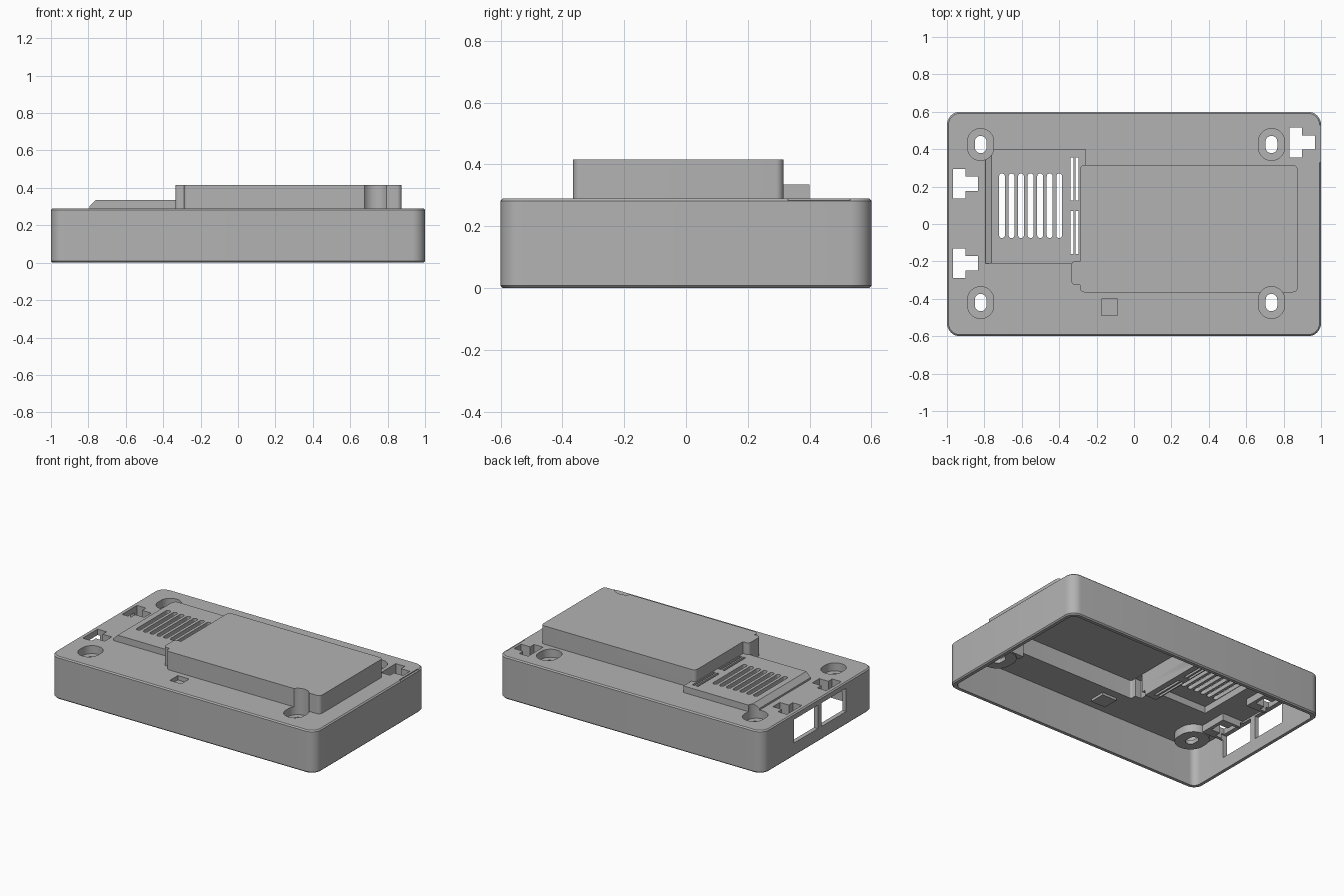
import bpy, bmesh, math

cube = bpy.data.objects.get("Cube")
if cube:
    bpy.data.objects.remove(cube, do_unlink=True)

grey = bpy.data.materials.new("plain grey")
grey.use_nodes = True
COLOUR = (0.45, 0.45, 0.45, 1)
grey.diffuse_color = COLOUR
grey.node_tree.nodes["Principled BSDF"].inputs["Base Color"].default_value = COLOUR


def prism(name, x, y, z, r=0.0, bevel=0.0, pick=None):
    """Upright box with rounded corners; bevel trims the edges chosen by pick."""
    pts = []
    corners = ((x[1], y[1]), (x[0], y[1]), (x[0], y[0]), (x[1], y[0]))
    signs = ((1, 1), (-1, 1), (-1, -1), (1, -1))
    for i, ((cx, cy), (sx, sy)) in enumerate(zip(corners, signs)):
        steps = 8 if r else 0
        for k in range(steps + 1):
            a = math.pi / 2 * (i + k / max(steps, 1))
            pts.append((cx - sx * r + r * math.cos(a), cy - sy * r + r * math.sin(a)))
    # Straight-sided ovals would otherwise repeat points
    bm = bmesh.new()
    face = bm.faces.new([bm.verts.new((px, py, z[0])) for px, py in pts])
    up = bmesh.ops.extrude_face_region(bm, geom=[face])["geom"]
    for v in up:
        if isinstance(v, bmesh.types.BMVert):
            v.co.z = z[1]
    bmesh.ops.remove_doubles(bm, verts=bm.verts, dist=1e-5)
    bmesh.ops.recalc_face_normals(bm, faces=bm.faces)
    if bevel:
        edges = [e for e in bm.edges if pick(e.verts[0].co, e.verts[1].co)]
        bmesh.ops.bevel(bm, geom=edges, offset=bevel, segments=1, affect="EDGES")
    mesh = bpy.data.meshes.new(name)
    bm.to_mesh(mesh)
    bm.free()
    mesh.materials.append(grey)
    ob = bpy.data.objects.new(name, mesh)
    bpy.context.collection.objects.link(ob)
    return ob


def combine(tool, operation):
    """Apply a boolean to the enclosure and discard the tool."""
    tool.hide_render = True
    mod = enclosure.modifiers.new("cut", "BOOLEAN")
    mod.operation = operation
    mod.solver = "EXACT"
    mod.object = tool
    bpy.context.view_layer.objects.active = enclosure
    bpy.ops.object.modifier_apply(modifier=mod.name)
    bpy.data.objects.remove(tool, do_unlink=True)


def add(name, x, y, z, **kw):
    combine(prism(name, x, y, z, **kw), "UNION")


def cut(name, x, y, z, **kw):
    combine(prism(name, x, y, z, **kw), "DIFFERENCE")


def around(c, half):
    return (c - half, c + half)


def level(a, b):
    return abs(a.z - b.z) < 1e-4


def left_top(a, b):
    return a.x < -0.78 and b.x < -0.78 and min(a.z, b.z) > 0.33


BELOW = -0.1
SCREWS = [(sx, sy) for sx in (-0.82, 0.735) for sy in (-0.42, 0.425)]

# Main shell and raised lid blocks
enclosure = prism("enclosure", (-1, 1), (-0.6, 0.6), (0, 0.29), r=0.07, bevel=0.008, pick=level)
add("vent_block", (-0.795, -0.26), (-0.21, 0.4), (0.2, 0.335), bevel=0.033, pick=left_top)
add("tall_block", (-0.29, 0.875), (-0.365, 0.315), (0.2, 0.415), r=0.025)
add("block_tab", (-0.335, -0.2), (-0.325, -0.2), (0.2, 0.415), r=0.02)

# Hollow interior
cut("shell_cavity", (-0.97, 0.97), (-0.57, 0.57), (BELOW, 0.262), r=0.045)
cut("tall_pocket", (-0.258, 0.845), (-0.335, 0.285), (BELOW, 0.387), r=0.01)
cut("tab_pocket", (-0.305, -0.2), (-0.295, -0.23), (BELOW, 0.386))
cut("vent_pocket", (-0.725, -0.345), (-0.18, 0.365), (BELOW, 0.308))

# Hanging rib between the pockets, and the wall behind the corner screw recess
add("divider_rib", (-0.347, -0.257), (-0.2, 0.284), (0.225, 0.3))
add("recess_wall", (0.635, 0.85), (-0.345, -0.305), (0.215, 0.4))

# Screw bosses, recesses and holes
for sx, sy in SCREWS:
    add("screw_boss", around(sx, 0.098), around(sy, 0.113), (0.208, 0.275), r=0.097)
for sx, sy in SCREWS:
    cut("screw_recess", around(sx, 0.07), around(sy, 0.085), (0.235, 0.6), r=0.069)
    cut("screw_hole", around(sx, 0.031), around(sy, 0.046), (BELOW, 0.6), r=0.03)

# Keyhole-shaped mounting slots with frames below
for cx, cy, side in ((-0.935, 0.215, 1), (-0.935, -0.21, 1), (0.865, 0.435, -1 * -1)):
    add("slot_frame", (cx - 0.05, cx + 0.125 if cx < 0 else 0.985),
        around(cy, 0.1), (0.215, 0.275))
    cut("slot_head", around(cx, 0.034), around(cy, 0.08), (BELOW, 0.6))
    cut("slot_neck", (cx, cx + 0.102), around(cy, 0.038), (BELOW, 0.6))

# Ventilation slots
for i in range(7):
    cut("vent_slot", around(-0.706 + i * 0.051, 0.0155), (-0.075, 0.27), (BELOW, 0.6), r=0.015)
for lo, hi in ((0.125, 0.355), (-0.16, 0.07)):
    for cx in (-0.332, -0.304):
        cut("thin_slot", around(cx, 0.008), (lo, hi), (BELOW, 0.4))

# Port windows in the end wall
for lo, hi in ((0.005, 0.265), (-0.3, -0.035)):
    cut("port_window", (-1.1, -0.95), (lo, hi), (0.09, 0.25))

# Small square dimple with its pad below, and the shallow edge relief
add("dimple_pad", around(-0.13, 0.055), around(-0.445, 0.055), (0.245, 0.27))
cut("dimple", around(-0.13, 0.043), around(-0.445, 0.043), (0.26, 0.4))
cut("edge_relief", (0.985, 1.1), (0.33, 0.53), (0.283, 0.4))

# Smooth the curves while keeping edges crisp
bpy.ops.object.select_all(action="DESELECT")
enclosure.select_set(True)
bpy.context.view_layer.objects.active = enclosure
bpy.ops.object.shade_smooth_by_angle(angle=math.radians(30))
